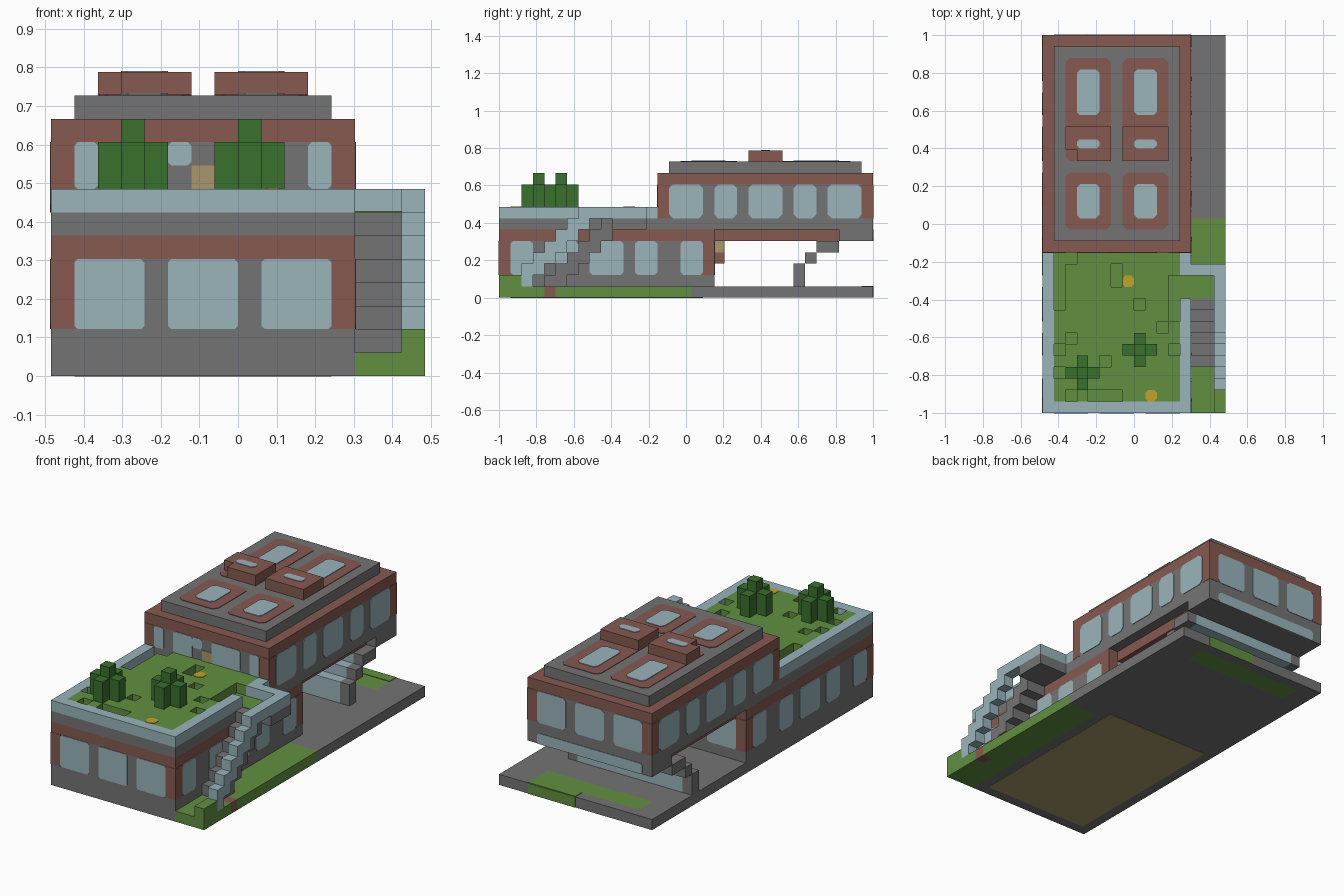
import bpy, bmesh
from mathutils import Vector

if "Cube" in bpy.data.objects:
    bpy.data.objects.remove(bpy.data.objects["Cube"], do_unlink=True)

U = 2 / 33          # one block
T = 0.05            # plate half thickness, in blocks


def material(name, r, g, b):
    m = bpy.data.materials.new(name)
    m.use_nodes = True
    m.diffuse_color = (r, g, b, 1)
    bsdf = m.node_tree.nodes["Principled BSDF"]
    bsdf.inputs["Base Color"].default_value = (r, g, b, 1)
    bsdf.inputs["Roughness"].default_value = 0.9
    return m


brick = material("brick red", 0.24, 0.10, 0.08)
grey = material("concrete grey", 0.175, 0.175, 0.175)
glass = material("pale blue", 0.32, 0.46, 0.50)
grass = material("grass green", 0.12, 0.275, 0.051)
leaf = material("dark green", 0.041, 0.162, 0.026)
tan = material("tan", 0.39, 0.31, 0.14)
yellow = material("flower yellow", 0.55, 0.37, 0.023)


def place(x, y, z):
    return Vector(((x - 8) * U, (y - 16.5) * U, z * U))


def finish(name, bm, mat):
    bmesh.ops.recalc_face_normals(bm, faces=bm.faces)
    me = bpy.data.meshes.new(name)
    bm.to_mesh(me)
    bm.free()
    me.materials.append(mat)
    ob = bpy.data.objects.new(name, me)
    bpy.context.collection.objects.link(ob)


def boxes(name, mat, *spans):
    """Each span is x0, x1, y0, y1, z0, z1 in blocks."""
    bm = bmesh.new()
    for x0, x1, y0, y1, z0, z1 in spans:
        for v in bmesh.ops.create_cube(bm, size=1)["verts"]:
            v.co = place(x1 if v.co.x > 0 else x0, y1 if v.co.y > 0 else y0,
                         z1 if v.co.z > 0 else z0)
    finish(name, bm, mat)


def plates(name, mat, axis, levels, rects, cut=0.25, half=T):
    """Thin panels with clipped corners, lying on planes across an axis."""
    bm = bmesh.new()
    for level in levels:
        for a0, a1, b0, b1 in rects:
            ring = [(a0 + cut, b0), (a1 - cut, b0), (a1, b0 + cut), (a1, b1 - cut),
                    (a1 - cut, b1), (a0 + cut, b1), (a0, b1 - cut), (a0, b0 + cut)]
            if cut == 0:
                ring = ring[1::2]
                ring = [(a0, b0), (a1, b0), (a1, b1), (a0, b1)]
            ends = []
            for h in (level - half, level + half):
                vs = []
                for a, b in ring:
                    c = [a, b]
                    c.insert(axis, h)
                    vs.append(bm.verts.new(place(*c)))
                ends.append(vs)
                bm.faces.new(vs)
            n = len(ring)
            for i in range(n):
                k = (i + 1) % n
                bm.faces.new((ends[0][i], ends[0][k], ends[1][k], ends[1][i]))
    finish(name, bm, mat)


def posts(name, y0, y1, z0, z1):
    """Brick corner posts, a hair proud of the wall."""
    e = 0.03
    boxes(name, brick, *[(x - e, x + 1 + e, y - e, y + 1 + e, z0, z1)
                         for x in (0, 12) for y in (y0, y1 - 1)])


# Ground slab with its grass beds
boxes("ground_slab", grey, (0, 13, 0, 30, 0, 1), (13, 16, 17, 33, 0, 1),
      (0, 2, 30, 33, 0, 1), (2, 13, 32, 33, 0, 1))
boxes("side_lawn", grass, (13, 16, 0, 4, 0, 1), (13, 15, 4, 5, 0, 1),
      (13, 16, 5, 17, 0, 1), (15, 16, 0, 2, 1, 2))
boxes("lawn_curb", brick, (15, 16, 4, 5, 0, 1))
boxes("rear_lawn", grass, (2, 13, 30, 32, 0, 1))
plates("rear_lawn_edge", grass, 1, [33], [(8, 13, 0, 1)], 0)
plates("rear_lawn_strip", grass, 2, [1], [(8, 13, 32, 33)], 0)
plates("foundation_patch", tan, 2, [0.02], [(1, 12, 1, 18)], 0)

# Ground floor
boxes("ground_floor_walls", grey, (0, 13, 0, 19, 1, 5))
boxes("ground_floor_band", brick, (0, 13, 0, 19, 5, 6))
posts("ground_floor_posts", 0, 19, 2, 5)
SIDE = [(1, 3), (5, 7), (8, 11), (12, 14), (16, 18)]
FACE = [(1, 4), (5, 8), (9, 12)]
plates("ground_side_windows", glass, 0, [0, 13], [(a, b, 2, 5) for a, b in SIDE])
plates("ground_end_windows", glass, 1, [0, 19], [(a, b, 2, 5) for a, b in FACE], 0.15)
boxes("rear_door_lintel", tan, (5, 8, 19, 19.9, 4, 5))
boxes("rear_door_trim", brick, (5, 8, 19, 19.9, 3, 4))

# Upper floor and its stepped underside
boxes("upper_floor_deck", grey, (0, 13, 0, 30, 6, 7), (0, 13, 30, 33, 5, 7))
boxes("upper_floor_soffit", brick, (1, 12, 19, 30, 5, 6))
boxes("upper_floor_walls", grey, (0, 13, 14, 33, 7, 10))
boxes("upper_floor_band", brick, (0, 13, 14, 33, 10, 11))
posts("upper_floor_posts", 14, 33, 7, 10)
plates("upper_side_windows", glass, 0, [0, 13],
       [(15 + a, 15 + b, 7, 10) for a, b in ((0, 3), (4, 6), (7, 10), (11, 13), (14, 17))],
       0.35)
plates("upper_rear_windows", glass, 1, [33], [(a, b, 7, 10) for a, b in FACE])
plates("upper_rear_strip", glass, 1, [33], [(1, 12, 5, 6)], 0.2)
plates("terrace_windows", glass, 1, [14],
       [(1, 2, 8, 10), (3, 5, 8, 10), (5, 6, 9, 10), (7, 10, 8, 10), (11, 12, 8, 10)], 0.15)
plates("terrace_door", tan, 1, [14], [(6, 7, 8, 9)], 0)

STEPS = [(26, 27, 1, 3), (27, 28, 3, 4), (28, 30, 4, 5)]
boxes("rear_step_ends", grey, *[(x, x + 1, *s) for x in (0, 12) for s in STEPS])
boxes("rear_step_glazing", glass, *[(1, 12, *s) for s in STEPS])

# Roof and skylights
boxes("roof_slab", grey, (1, 12, 15, 32, 11, 12))
COLS = (2, 7)
plates("skylight_frames", brick, 2, [12],
       [(x, x + 4, a, b) for x in COLS for a, b in ((16, 21), (22, 31))], 0.4)
plates("skylight_panes", glass, 2, [12.06],
       [(x + 1, x + 3, a, b) for x in COLS for a, b in ((17, 20), (26, 30))], 0.3)
boxes("raised_skylights", brick, (2, 3, 23, 25, 12, 13), (3, 6, 22, 25, 12, 13),
      (7, 11, 22, 25, 12, 13))
plates("raised_skylight_panes", glass, 2, [13],
       [(x + 1, x + 3, 23.1, 23.9) for x in COLS], 0.25)

# Terrace parapet, open where the stair arrives
boxes("terrace_parapet", glass, (0, 1, 0, 14, 7, 8), (1, 12, 0, 1, 7, 8),
      (12, 13, 0, 10, 7, 8), (12, 13, 12, 14, 7, 8),
      (13, 16, 12, 13, 7, 8), (15, 16, 8, 12, 7, 8))

# Terrace lawn: a sheet of cells, raised except for the sunken ones
PITS = {(1, y) for y in range(9, 14)} | {(6, 11), (6, 12), (2, 13), (2, 6), (1, 5),
        (5, 4), (4, 1), (5, 1), (6, 1), (2, 1), (1, 3), (8, 9), (10, 7), (11, 8),
        (11, 9), (11, 5), (11, 10), (11, 11)}
bm = bmesh.new()
bmesh.ops.create_grid(bm, x_segments=11, y_segments=13, size=0.5)
for v in bm.verts:
    v.co = place(1 + (v.co.x + 0.5) * 11, 1 + (v.co.y + 0.5) * 13, 7.05)
raised = []
for f in bm.faces:
    c = f.calc_center_median()
    if (int(c.x / U + 8), int(c.y / U + 16.5)) not in PITS:
        raised.append(f)
new = bmesh.ops.extrude_face_region(bm, geom=raised)["geom"]
bmesh.ops.translate(bm, vec=(0, 0, 0.95 * U),
                    verts=[g for g in new if isinstance(g, bmesh.types.BMVert)])
bmesh.ops.delete(bm, geom=[f for f in raised if f.is_valid], context="FACES")
finish("terrace_lawn", bm, grass)
plates("flowers", yellow, 2, [8], [(7, 8, 11, 12), (9, 10, 1, 2)], 0.25)

# Shrubs: a tall centre with four lower arms
for label, x, y in (("right", 3, 3), ("left", 8, 5)):
    boxes(label + "_shrub", leaf, (x, x + 1, y, y + 1, 8, 11),
          *[(x + i, x + i + 1, y + j, y + j + 1, 8, 10)
            for i, j in ((1, 0), (-1, 0), (0, 1), (0, -1))])

# Outside stair with landing and stepped rail
boxes("stair_steps", grey, *[(13, 15, j, j + 1, max(1, j - 4), j - 2)
                             for j in range(4, 10)])
boxes("stair_landing", grey, (13, 16, 10, 13, 6, 7))
plates("landing_grass", grass, 2, [7], [(12, 15, 10, 12)], 0)
boxes("stair_rail", glass, *[(15, 16, j, j + 1, j - 1, j + 1) for j in range(2, 8)])
